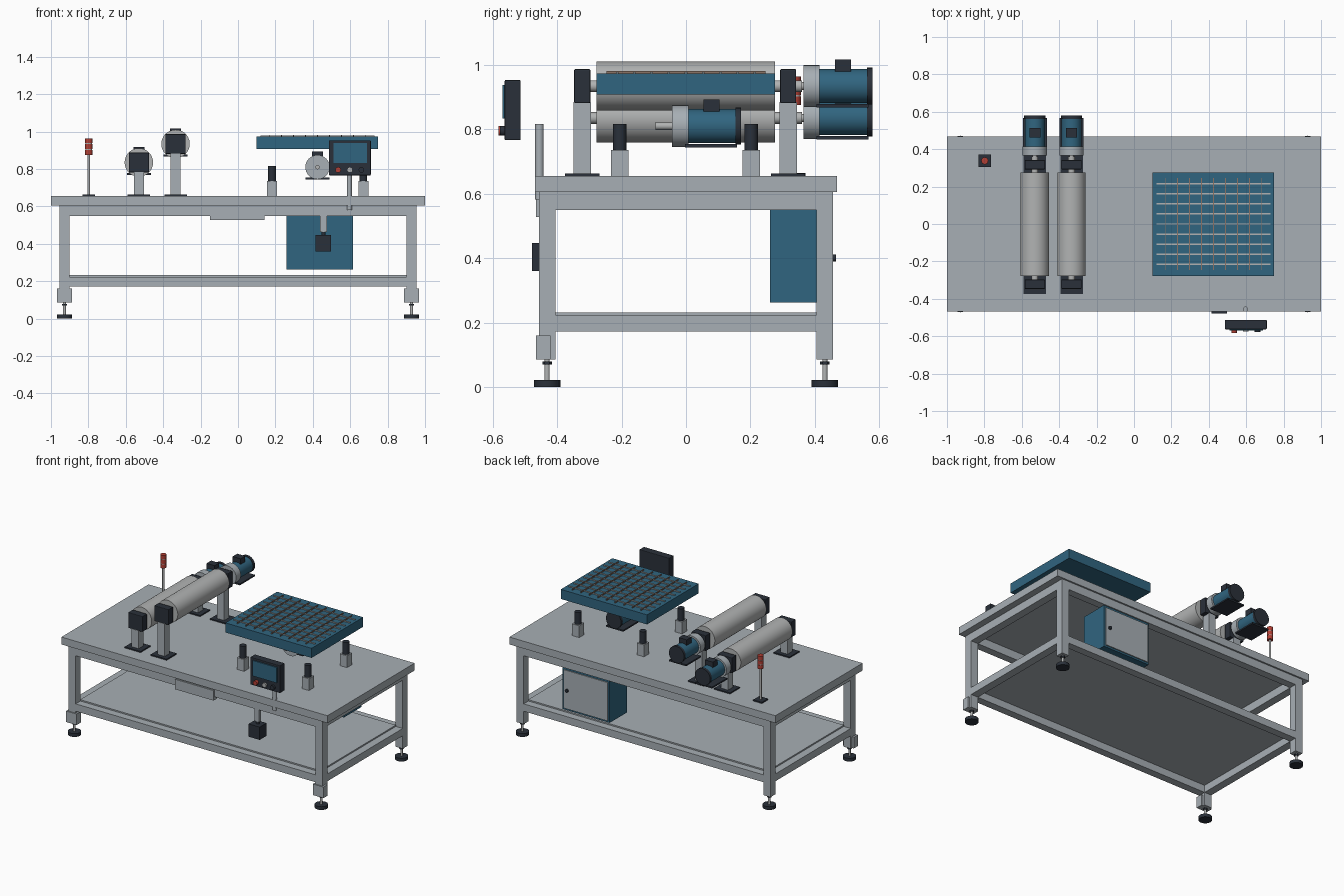
import bpy, math
from mathutils import Vector


def material(name, rgb):
    m = bpy.data.materials.new(name)
    m.diffuse_color = (*rgb, 1)
    return m


GREY = material("frame grey", (0.39, 0.43, 0.46))
STEEL = material("roller steel", (0.44, 0.45, 0.45))
BLUE = material("machine blue", (0.03, 0.13, 0.215))
DARK = material("dark charcoal", (0.023, 0.03, 0.042))
RED = material("signal red", (0.45, 0.05, 0.035))
BROWN = material("wire brown", (0.26, 0.17, 0.13))


def box(name, x0, x1, y0, y1, z0, z1, mat, bevel=0):
    bpy.ops.mesh.primitive_cube_add(size=1, location=((x0 + x1) / 2, (y0 + y1) / 2, (z0 + z1) / 2))
    o = bpy.context.object
    o.name = name
    o.scale = (x1 - x0, y1 - y0, z1 - z0)
    bpy.ops.object.transform_apply(location=False, rotation=False, scale=True)
    o.data.materials.append(mat)
    if bevel:
        b = o.modifiers.new("edge", 'BEVEL')
        b.width, b.segments = bevel, 2
    return o


def cyl(name, start, end, r, mat, sides=32):
    a, b = Vector(start), Vector(end)
    bpy.ops.mesh.primitive_cylinder_add(vertices=sides, radius=r, depth=(b - a).length, location=(a + b) / 2)
    o = bpy.context.object
    o.name = name
    o.rotation_euler = (b - a).to_track_quat('Z', 'Y').to_euler()
    o.data.materials.append(mat)
    bpy.ops.object.shade_smooth_by_angle(angle=math.radians(40))
    return o


# Table top, shelf and rails
box("table_top", -1, 1, -0.468, 0.468, 0.605, 0.655, GREY)
box("lower_shelf", -0.903, 0.903, -0.406, 0.406, 0.222, 0.232, GREY)
for z0, z1, label in ((0.55, 0.605, "upper"), (0.173, 0.223, "lower")):
    for s in (-1, 1):
        y = s * 0.431
        box(label + "_long_rail", -0.905, 0.905, y - 0.026, y + 0.026, z0, z1, GREY)
        x = s * 0.928
        box(label + "_end_rail", x - 0.027, x + 0.027, -0.406, 0.406, z0, z1, GREY)

# Legs with levelling feet
for x in (-0.928, 0.928):
    for y in (-0.431, 0.431):
        box("leg", x - 0.027, x + 0.027, y - 0.026, y + 0.026, 0.085, 0.605, GREY)
        cyl("foot_pad", (x, y, 0), (x, y, 0.022), 0.041, DARK)
        cyl("foot_stem", (x, y, 0.02), (x, y, 0.09), 0.008, STEEL, 16)
        cyl("foot_nut", (x, y, 0.07), (x, y, 0.079), 0.015, DARK, 6)
    box("leg_bracket", x - 0.04, x + 0.04, -0.465, -0.42, 0.085, 0.16, GREY)


def motor(x, y, z):
    # Gear head, body, fan cover, terminal box and mounting plate along +y
    cyl("motor_shaft", (x, y - 0.052, z), (x, y, z), 0.012, STEEL, 16)
    cyl("gear_head", (x, y, z), (x, y + 0.05, z), 0.065, GREY)
    cyl("motor_body", (x, y + 0.05, z), (x, y + 0.198, z), 0.053, BLUE)
    cyl("fan_cover", (x, y + 0.196, z), (x, y + 0.214, z), 0.057, DARK)
    box("terminal_box", x - 0.03, x + 0.03, y + 0.098, y + 0.147, z + 0.045, z + 0.083, DARK)
    box("motor_plate", x - 0.064, x + 0.064, y + 0.04, y + 0.202, z - 0.066, z - 0.056, DARK)


# Two raised rollers on bearing posts, each with a drive motor
for x, z in ((-0.53, 0.835), (-0.334, 0.934)):
    cyl("roller", (x, -0.278, z), (x, 0.276, z), 0.076, STEEL, 48)
    cyl("roller_shaft", (x, -0.32, z), (x, 0.36, z), 0.018, STEEL, 20)
    for y in (-0.322, 0.317):
        box("post_base", x - 0.06, x + 0.06, y - 0.053, y + 0.053, 0.655, 0.663, DARK)
        box("bearing_post", x - 0.027, x + 0.027, y - 0.027, y + 0.027, 0.663, z - 0.05, GREY)
        box("bearing_block", x - 0.054, x + 0.054, y - 0.025, y + 0.025, z - 0.053, z + 0.053, DARK, 0.004)
    motor(x, 0.365, z)

# Vibrating tray with wire grid and its motor
box("tray", 0.1, 0.748, -0.278, 0.276, 0.908, 0.973, BLUE)
for i in range(-4, 5):
    y, x = i * 0.0535, 0.425 + i * 0.0645
    box("cross_wire", 0.12, 0.73, y - 0.004, y + 0.004, 0.972, 0.978, STEEL)
    box("long_wire", x - 0.0025, x + 0.0025, -0.247, 0.247, 0.973, 0.981, BROWN)
motor(0.425, -0.043, 0.81)

# Spring supports below the tray
for x in (0.182, 0.67):
    for y in (-0.206, 0.202):
        box("support_block", x - 0.027, x + 0.027, y - 0.027, y + 0.027, 0.655, 0.735, GREY)
        cyl("support_damper", (x, y, 0.735), (x, y, 0.817), 0.021, DARK, 24)

# Electrical cabinet with rear door
box("cabinet", 0.26, 0.615, 0.26, 0.448, 0.262, 0.55, BLUE)
box("cabinet_door", 0.272, 0.603, 0.448, 0.455, 0.274, 0.535, GREY)
cyl("door_knob", (0.575, 0.45, 0.4), (0.575, 0.466, 0.4), 0.011, DARK, 20)

# Front plate and foot switch box hanging under the top
box("front_plate", -0.15, 0.142, -0.465, -0.43, 0.527, 0.595, GREY)
box("switch_box", 0.415, 0.498, -0.478, -0.405, 0.36, 0.447, DARK)
cyl("switch_connector", (0.457, -0.44, 0.447), (0.457, -0.44, 0.466), 0.011, DARK, 16)
box("switch_arm", 0.439, 0.475, -0.452, -0.43, 0.464, 0.552, GREY)

# Control panel on its post
cyl("panel_post", (0.596, -0.455, 0.582), (0.596, -0.455, 0.816), 0.0135, GREY, 24)
box("control_panel", 0.486, 0.71, -0.563, -0.513, 0.766, 0.953, DARK, 0.004)
box("panel_screen", 0.51, 0.69, -0.57, -0.562, 0.833, 0.938, BLUE)
for x, mat, d in ((0.535, RED, 0.582), (0.598, STEEL, 0.575), (0.66, DARK, 0.578)):
    cyl("panel_button", (x, -0.56, 0.795), (x, -d, 0.795), 0.015, mat, 20)

# Signal tower
tx, ty = -0.798, 0.338
box("tower_base", tx - 0.033, tx + 0.033, ty - 0.033, ty + 0.033, 0.655, 0.664, DARK)
cyl("tower_pole", (tx, ty, 0.66), (tx, ty, 0.88), 0.007, STEEL, 16)
for i in range(3):
    z = 0.876 + i * 0.031
    cyl("tower_lamp", (tx, ty, z), (tx, ty, z + 0.026), 0.019, RED, 24)
    if i < 2:
        cyl("tower_spacer", (tx, ty, z + 0.026), (tx, ty, z + 0.031), 0.017, STEEL, 24)
